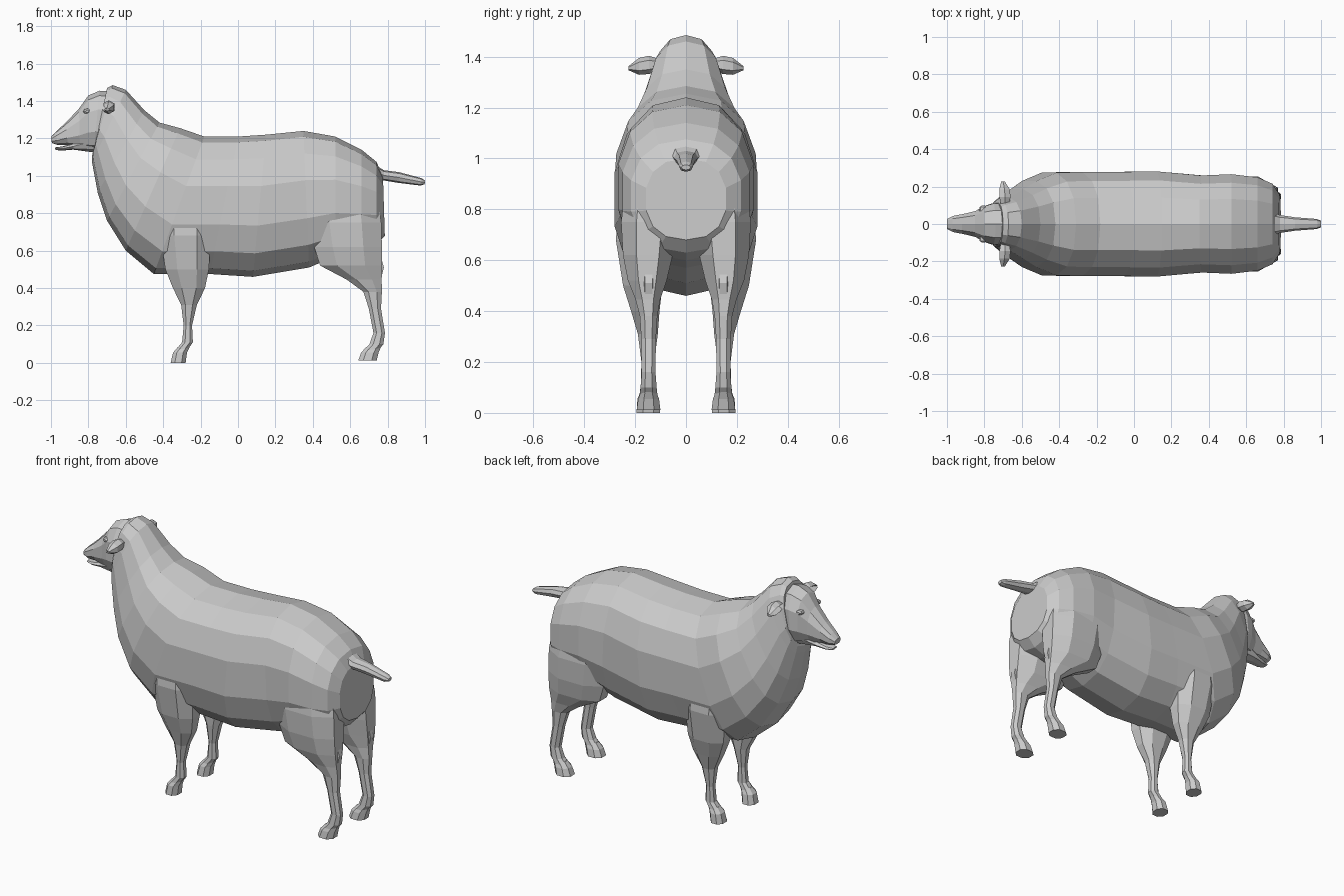
import bpy, bmesh
from math import sin, cos, pi, copysign
from mathutils import Vector


def power(v, p):
    return copysign(abs(v) ** p, v)


def loft(name, rings):
    """Skin a list of equal-length rings and cap both ends, flat shaded."""
    bm = bmesh.new()
    vs = [[bm.verts.new(p) for p in ring] for ring in rings]
    n = len(rings[0])
    for a, b in zip(vs, vs[1:]):
        for i in range(n):
            j = (i + 1) % n
            bm.faces.new((a[i], a[j], b[j], b[i]))
    bm.faces.new(vs[0])
    bm.faces.new(vs[-1])
    bmesh.ops.recalc_face_normals(bm, faces=bm.faces)
    me = bpy.data.meshes.new(name)
    bm.to_mesh(me)
    bm.free()
    ob = bpy.data.objects.new(name, me)
    bpy.context.collection.objects.link(ob)
    return ob


def span_ring(tx, tz, bx, bz, w, n=14, p=0.85):
    """Upright ring from a top point to a bottom point with half width w."""
    t, b = Vector((tx, 0, tz)), Vector((bx, 0, bz))
    mid, half = (t + b) / 2, (t - b) / 2
    ring = []
    for i in range(n):
        a = 2 * pi * i / n
        q = mid + half * power(cos(a), p)
        q.y = w * power(sin(a), p)
        ring.append(q)
    return ring


def flat_ring(x, y, z, rx, ry, side, n=8, p=0.9):
    """Level ring used for legs and hooves."""
    return [(x + rx * power(cos(2 * pi * (i + .5) / n), p),
             side * (y + ry * power(sin(2 * pi * (i + .5) / n), p)), z)
            for i in range(n)]


# Woolly body, neck and crown
body = [(-.70, 1.47, -.765, 1.16, .115), (-.67, 1.485, -.78, 1.11, .125),
        (-.60, 1.46, -.78, 1.07, .145), (-.50, 1.35, -.75, .91, .19),
        (-.42, 1.285, -.70, .76, .235), (-.31, 1.255, -.60, .60, .28),
        (-.18, 1.21, -.45, .475, .285), (0, 1.21, -.15, .475, .285),
        (.15, 1.22, .08, .46, .287), (.35, 1.24, .38, .51, .265),
        (.52, 1.21, .52, .57, .272), (.66, 1.14, .66, .60, .255),
        (.74, 1.075, .74, .63, .22), (.775, 1.0, .785, .68, .16)]
loft("body", [span_ring(*r) for r in body])

# Face and muzzle
face = [(-.66, 1.45, -.70, 1.15, .11), (-.74, 1.455, -.77, 1.135, .115),
        (-.80, 1.43, -.80, 1.14, .10), (-.85, 1.36, -.845, 1.15, .072),
        (-.92, 1.285, -.91, 1.165, .055), (-.97, 1.24, -.965, 1.165, .045),
        (-1.0, 1.21, -.995, 1.175, .028)]
loft("head", [span_ring(*r, n=10) for r in face])

# Lower jaw, leaving a mouth slit
jaw = [(-.77, 1.25, -.77, 1.125, .07), (-.88, 1.175, -.88, 1.14, .047),
       (-.94, 1.157, -.94, 1.135, .036), (-.98, 1.152, -.975, 1.138, .022)]
loft("lower_jaw", [span_ring(*r, n=8) for r in jaw])

# Tail
tail = [(.70, 1.08, .74, .98, .07), (.78, 1.03, .78, .975, .048),
        (.86, 1.02, .86, .962, .036), (.98, .988, .975, .948, .027),
        (1.0, .975, .998, .955, .018)]
loft("tail", [span_ring(*r, n=8) for r in tail])

# Leg paths: x, y, z, half length, half width
front_leg = [(-.29, .16, .95, .14, .10), (-.28, .175, .68, .145, .108),
             (-.272, .17, .50, .125, .083), (-.262, .16, .40, .092, .06),
             (-.262, .15, .31, .045, .042), (-.268, .15, .20, .024, .027),
             (-.27, .15, .11, .031, .03), (-.305, .15, .065, .034, .036)]
front_hoof = [(-.29, .15, .085, .034, .03), (-.31, .15, .055, .04, .044),
              (-.32, .148, 0, .043, .05)]
hind_leg = [(.56, .13, .95, .19, .11), (.575, .145, .75, .205, .118),
            (.588, .15, .62, .195, .105), (.605, .152, .52, .178, .082),
            (.675, .15, .445, .10, .052), (.72, .147, .38, .053, .037),
            (.732, .147, .29, .035, .031), (.755, .147, .16, .033, .029),
            (.74, .147, .10, .04, .034), (.71, .147, .065, .042, .038)]
hind_hoof = [(.725, .147, .085, .042, .032), (.705, .147, .055, .05, .044),
             (.692, .147, .012, .053, .05)]
limbs = {"front_leg": front_leg, "front_hoof": front_hoof,
         "hind_leg": hind_leg, "hind_hoof": hind_hoof}

# Ears: cupped section swept outwards (y, x, z, half length, half height)
cup = [(-1, .55), (0, 1), (1, .5), (1, -.5), (0, -1), (-1, -.55), (.3, 0)]
ear = [(.10, -.69, 1.37, .022, .018), (.145, -.69, 1.368, .03, .036),
       (.185, -.692, 1.362, .028, .033), (.226, -.70, 1.355, .01, .008)]

for side, tag in ((1, "left"), (-1, "right")):
    for name, path in limbs.items():
        loft(f"{name}_{tag}", [flat_ring(*r, side) for r in path])
    # Hock bump at the back of the hind leg
    loft(f"hock_{tag}", [flat_ring(x, .147, z, rx, .027, side, 6) for x, z, rx in
                         ((.735, .56, .035), (.745, .51, .04), (.73, .44, .036), (.73, .33, .03))])
    loft(f"ear_{tag}", [[(x + u * rx, side * y, z + v * rz) for u, v in cup]
                        for y, x, z, rx, rz in ear])
    # Eye
    loft(f"eye_{tag}", [[(-.806 + r * cos(i * pi / 4), side * y, 1.345 + .7 * r * sin(i * pi / 4))
                         for i in range(8)]
                        for y, r in ((.07, .022), (.09, .02), (.098, .009))])
